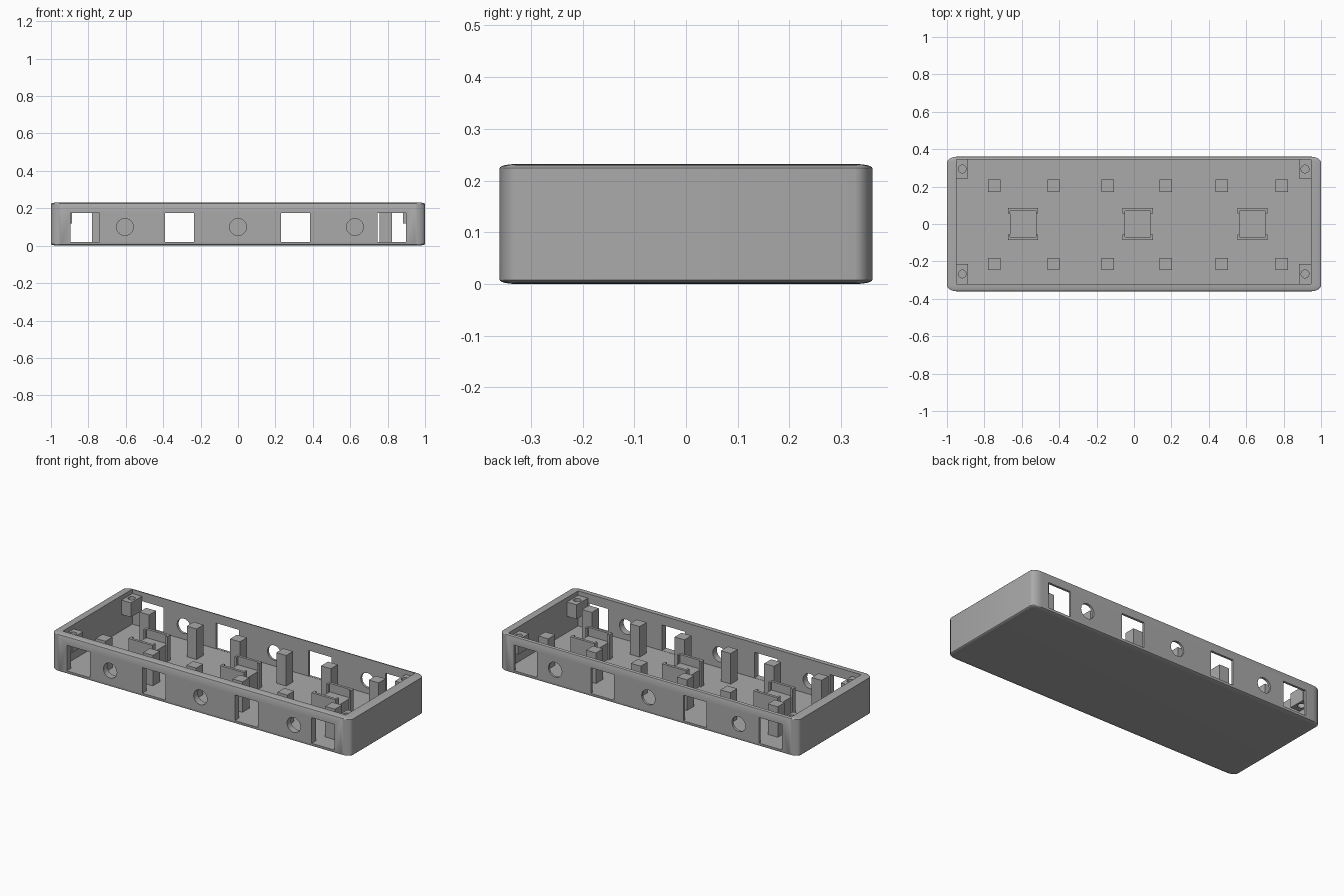
import bpy, bmesh
from mathutils import Matrix, Vector

default = bpy.data.objects.get("Cube")
if default:
    bpy.data.objects.remove(default, do_unlink=True)

grey = bpy.data.materials.new("plain grey")
grey.use_nodes = True
COLOUR = (0.4, 0.4, 0.4, 1)
grey.diffuse_color = COLOUR
grey.node_tree.nodes["Principled BSDF"].inputs["Base Color"].default_value = COLOUR


def finish(name, bm):
    bmesh.ops.recalc_face_normals(bm, faces=bm.faces)
    mesh = bpy.data.meshes.new(name)
    bm.to_mesh(mesh)
    bm.free()
    mesh.materials.append(grey)
    obj = bpy.data.objects.new(name, mesh)
    bpy.context.collection.objects.link(obj)
    return obj


def add_box(bm, low, high):
    low, high = Vector(low), Vector(high)
    place = Matrix.Translation((low + high) / 2) @ Matrix.Diagonal((*(high - low), 1))
    bmesh.ops.create_cube(bm, size=1, matrix=place)


def boxes(name, *spans):
    bm = bmesh.new()
    for low, high in spans:
        add_box(bm, low, high)
    return finish(name, bm)


def cylinder(name, centre, radius, depth, along_y=False):
    bm = bmesh.new()
    turn = Matrix.Rotation(1.5707963, 4, 'X') if along_y else Matrix()
    bmesh.ops.create_cone(bm, cap_ends=True, segments=32, radius1=radius, radius2=radius,
                          depth=depth, matrix=Matrix.Translation(centre) @ turn)
    return finish(name, bm)


def select_only(obj):
    bpy.ops.object.select_all(action='DESELECT')
    obj.select_set(True)
    bpy.context.view_layer.objects.active = obj


def cut(obj, cutter):
    cutter.hide_render = True
    select_only(obj)
    mod = obj.modifiers.new("cut", 'BOOLEAN')
    mod.operation = 'DIFFERENCE'
    mod.solver = 'EXACT'
    mod.object = cutter
    bpy.ops.object.modifier_apply(modifier=mod.name)
    bpy.data.objects.remove(cutter, do_unlink=True)


HEIGHT, FLOOR = 0.232, 0.02
LEFT, RIGHT, FRONT, BACK = 0.947, -0.95, -0.32, 0.346

# Tray body: evenly bevelled block, then squashed so the rounding is shallow in z
half = Vector((1, 0.36, HEIGHT / 2))
rounding = Vector((0.055, 0.034, 0.008))
units = Vector(h / r for h, r in zip(half, rounding))
bm = bmesh.new()
add_box(bm, -units, units)
bmesh.ops.bevel(bm, geom=bm.edges[:], offset=1, segments=6, profile=0.5, affect='EDGES')
bmesh.ops.scale(bm, vec=rounding, verts=bm.verts)
bmesh.ops.translate(bm, vec=(0, 0, HEIGHT / 2), verts=bm.verts)
tray = finish("tray_body", bm)

# Open cavity, square windows and round ports through both long walls
cut(tray, boxes("cavity", ((RIGHT, FRONT, FLOOR), (LEFT, BACK, 1))))
for x in (-0.818, -0.312, 0.308, 0.822):
    cut(tray, boxes("window", ((x - 0.077, -1, FLOOR + 0.001), (x + 0.077, 1, 0.176))))
for x in (-0.605, 0, 0.625):
    cut(tray, cylinder("port", (x, 0, 0.1), 0.045, 2, along_y=True))
select_only(tray)
bpy.ops.object.shade_smooth_by_angle()

# Square support posts in two rows
for x in (-0.748, -0.43, -0.14, 0.17, 0.47, 0.79):
    for row, y in (("front", -0.214), ("back", 0.204)):
        boxes(row + "_post", ((x - 0.033, y - 0.033, FLOOR - 0.005), (x + 0.033, y + 0.033, 0.205)))

# Cradles: low base, two upright plates with small lips at the ends
for x in (-0.593, 0.02, 0.634):
    w, d, t, top = 0.081, 0.086, 0.016, 0.172
    parts = [((x - w + 0.01, -d + t, FLOOR - 0.005), (x + w - 0.01, d - t, 0.12))]
    for side in (-1, 1):
        ys = sorted((side * d, side * (d - t)))
        parts.append(((x - w, ys[0], FLOOR - 0.005), (x + w, ys[1], top)))
        lip = sorted((side * (d - t), side * (d - t - 0.014)))
        for end in (-1, 1):
            xs = sorted((x + end * w, x + end * (w - 0.012)))
            parts.append(((xs[0], lip[0], FLOOR - 0.005), (xs[1], lip[1], top)))
    boxes("cradle", *parts)

# Corner screw tabs with a hole in each
for wall_x, inner_x in ((RIGHT, -0.887), (LEFT, 0.882)):
    for wall_y, inner_y in ((FRONT, -0.214), (BACK, 0.242)):
        xs, ys = sorted((wall_x, inner_x)), sorted((wall_y, inner_y))
        tab = boxes("screw_tab", ((xs[0], ys[0], 0.118), (xs[1], ys[1], 0.205)))
        hole = ((xs[0] + xs[1]) / 2, (ys[0] + ys[1]) / 2, 0.16)
        cut(tab, cylinder("screw_hole", hole, 0.021, 0.3))
        select_only(tab)
        bpy.ops.object.shade_smooth_by_angle()
